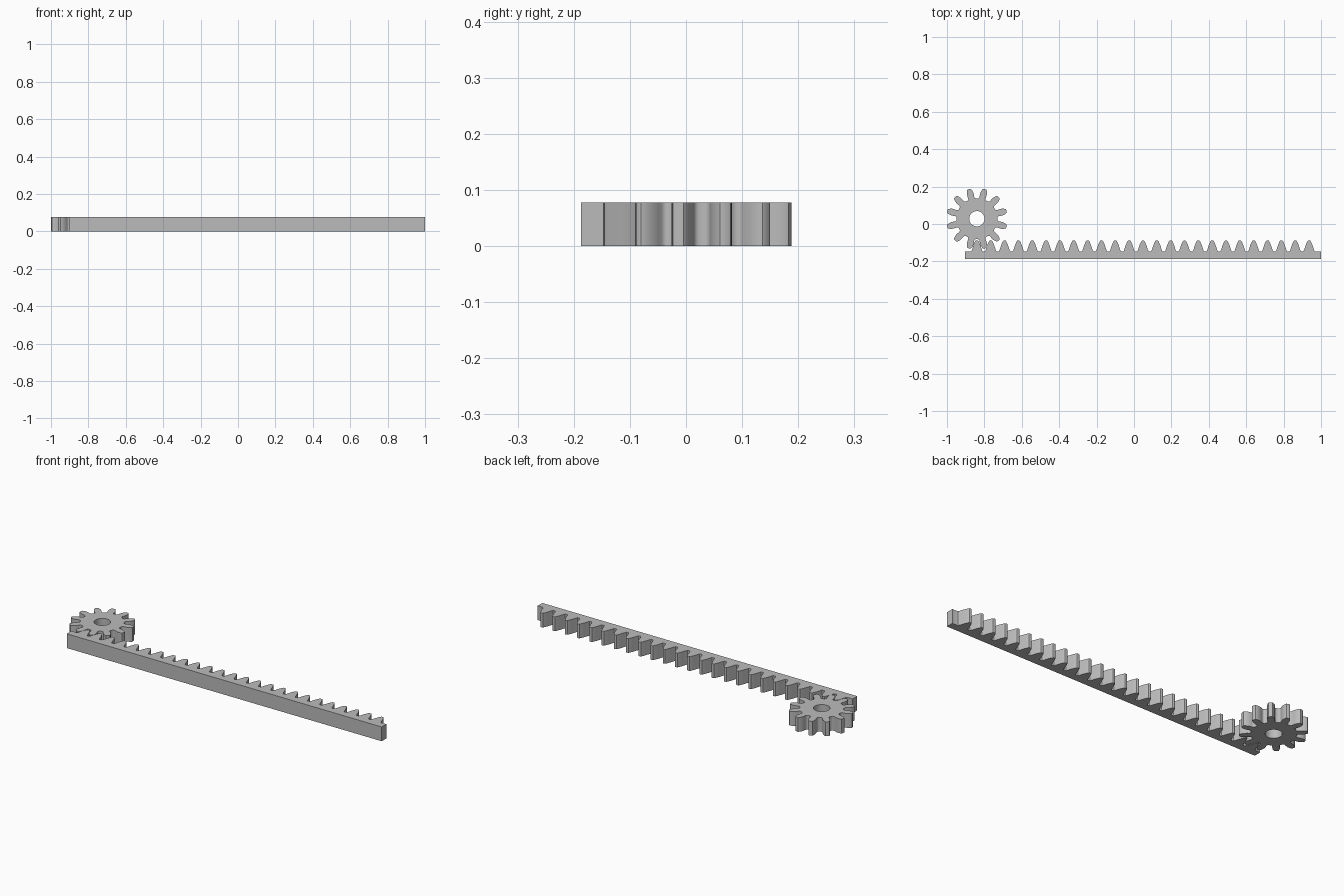
import bpy, bmesh, math

DEPTH = 0.078

cube = bpy.data.objects.get("Cube")
if cube:
    bpy.data.objects.remove(cube, do_unlink=True)

grey = bpy.data.materials.new("plain grey")
grey.use_nodes = True
colour = (0.5, 0.5, 0.5, 1)
grey.diffuse_color = colour
grey.node_tree.nodes["Principled BSDF"].inputs["Base Color"].default_value = colour


def plate(name, loops, location):
    """Fill the outline (with any holes) and extrude it upwards."""
    bm = bmesh.new()
    edges = []
    for loop in loops:
        verts = [bm.verts.new((x, y, 0)) for x, y in loop]
        edges += [bm.edges.new((v, verts[i - 1])) for i, v in enumerate(verts)]
    bmesh.ops.triangle_fill(bm, use_beauty=True, edges=edges, normal=(0, 0, 1))
    result = bmesh.ops.extrude_face_region(bm, geom=bm.faces[:], use_keep_orig=True)
    top = [g for g in result["geom"] if isinstance(g, bmesh.types.BMVert)]
    bmesh.ops.translate(bm, verts=top, vec=(0, 0, DEPTH))
    bmesh.ops.recalc_face_normals(bm, faces=bm.faces[:])
    mesh = bpy.data.meshes.new(name)
    bm.to_mesh(mesh)
    bm.free()
    mesh.materials.append(grey)
    obj = bpy.data.objects.new(name, mesh)
    obj.location = location
    bpy.context.collection.objects.link(obj)
    bpy.ops.object.select_all(action='DESELECT')
    obj.select_set(True)
    bpy.context.view_layer.objects.active = obj
    bpy.ops.object.shade_smooth_by_angle(angle=math.radians(35))
    return obj


def polar(r, degrees):
    a = math.radians(degrees)
    return r * math.cos(a), r * math.sin(a)


def mirrored(half):
    """Complete a tooth from its leading half: (offset, height)."""
    return [(-o, h) for o, h in half] + [(o, h) for o, h in reversed(half)]


# Pinion: twelve undercut teeth (half angle, radius) round a bored hub
TEETH = 12
gear_tooth = mirrored([(13.5, 0.109), (11.0, 0.110), (9.0, 0.113), (8.1, 0.118),
                       (8.0, 0.127), (7.3, 0.1415), (5.7, 0.152),
                       (4.3, 0.160), (3.4, 0.163), (2.0, 0.164)])
outline = [polar(r, (t + 0.5) * 360 / TEETH + a)
           for t in range(TEETH) for a, r in gear_tooth]
bore = [polar(0.041, i * 360 / 48) for i in range(48)]
plate("pinion_gear", [outline, bore], (-0.84, 0.028, 0))

# Rack: straight bar with evenly spaced teeth (half width, height above bar)
COUNT, FIRST, PITCH = 25, -0.84, 0.074
BAR_LEFT, BAR_BOTTOM, BAR_TOP = -0.904, -0.187, -0.147
rack_tooth = mirrored([(0.0335, 0), (0.0295, 0.002), (0.027, 0.007),
                       (0.0185, 0.0335), (0.0105, 0.052),
                       (0.0075, 0.057), (0.003, 0.059)])
rack = [(BAR_LEFT, BAR_BOTTOM), (BAR_LEFT, BAR_TOP)]
rack += [(FIRST + t * PITCH + o, BAR_TOP + h)
         for t in range(COUNT) for o, h in rack_tooth]
rack += [(1, BAR_TOP), (1, BAR_BOTTOM)]
plate("toothed_rack", [rack], (0, 0, 0))
